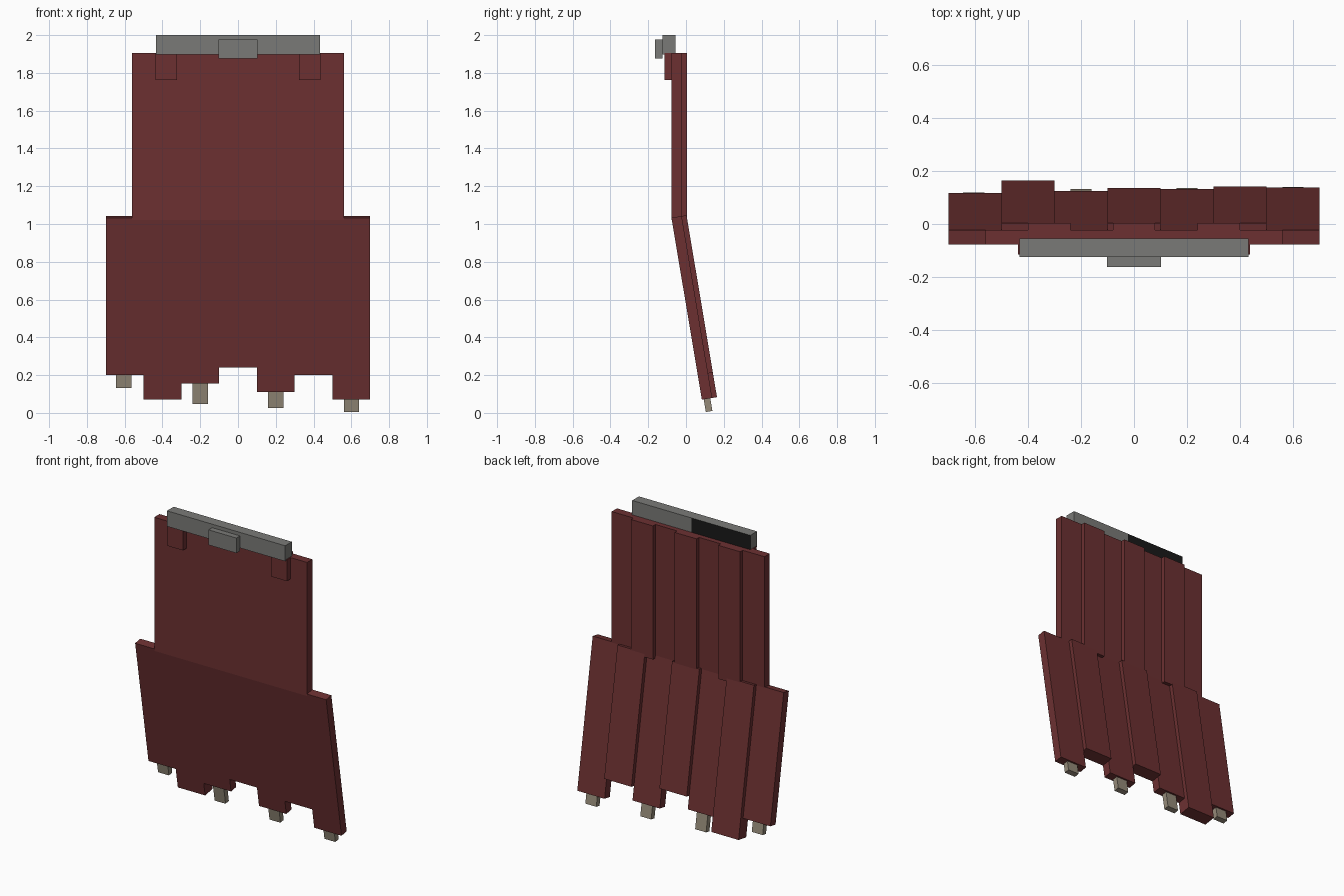
import bpy, bmesh, math

if "Cube" in bpy.data.objects:
    bpy.data.objects.remove(bpy.data.objects["Cube"])

TILT = math.radians(9.5)
HINGE = (0, -0.077, 1.033)


def colour(name, r, g, b):
    m = bpy.data.materials.new(name)
    m.diffuse_color = (r, g, b, 1)
    m.use_nodes = True
    m.node_tree.nodes["Principled BSDF"].inputs["Base Color"].default_value = m.diffuse_color
    return m


RED = colour("dark red cloth", 0.150, 0.030, 0.031)
GREY = colour("grey metal", 0.195, 0.195, 0.185)
BLACK = colour("black", 0.010, 0.010, 0.010)
BEIGE = colour("beige", 0.300, 0.255, 0.190)


def box(name, x, y, z, mat, hinged=False):
    """Box from (min, max) ranges; hinged boxes are given relative to the hinge and swing back."""
    bm = bmesh.new()
    bmesh.ops.create_cube(bm, size=1)
    for v in bm.verts:
        v.co = [r[0] if c < 0 else r[1] for c, r in zip(v.co, (x, y, z))]
    me = bpy.data.meshes.new(name)
    bm.to_mesh(me)
    bm.free()
    me.materials.append(mat)
    ob = bpy.data.objects.new(name, me)
    bpy.context.collection.objects.link(ob)
    if hinged:
        ob.location = HINGE
        ob.rotation_euler.x = TILT
    return ob


def drop(z):
    """Distance down the tilted cloth that reaches height z."""
    return (z - HINGE[2]) / math.cos(TILT)


# Upper and lower strips, alternating thin and thick, flush at the front
hems = [0.20, 0.07, 0.155, 0.24, 0.11, 0.20, 0.07]
for i, hem in enumerate(hems):
    thick = 0.081 if i % 2 else 0.055
    x = -0.56 + 0.16 * i
    box(f"upper_strip_{i + 1}", (x, x + 0.16), (-0.077, -0.077 + thick), (1.02, 1.905), RED)
    x = -0.70 + 0.2 * i
    box(f"lower_strip_{i + 1}", (x, x + 0.2), (0, thick), (drop(hem), 0), RED, True)

# Pale tips poking out below the thin strips
for i, (tip, x) in enumerate(zip([0.13, 0.045, 0.025, 0.003], [-0.605, -0.2, 0.2, 0.6])):
    top = drop(hems[2 * i]) + 0.03
    box(f"tip_{i + 1}", (x - 0.04, x + 0.04), (0.01, 0.045), (drop(tip), top), BEIGE, True)

# Shoulder tabs
for side, x in (("left", -0.38), ("right", 0.38)):
    box(f"{side}_tab", (x - 0.058, x + 0.058), (-0.115, -0.077), (1.763, 1.905), RED)

# Collar bar, its back face split in two colours, and the clasp
bar = box("collar_bar", (-0.433, 0.433), (-0.125, -0.055), (1.897, 2.0), GREY)
bar.data.materials.append(BLACK)
bm = bmesh.new()
bm.from_mesh(bar.data)
bmesh.ops.bisect_plane(bm, geom=bm.verts[:] + bm.edges[:] + bm.faces[:],
                       plane_co=(0, 0, 0), plane_no=(1, 0, 0))
bm.normal_update()
for f in bm.faces:
    f.material_index = int(f.normal.y > 0.9 and f.calc_center_median().x < 0)
bm.to_mesh(bar.data)
bm.free()
box("clasp", (-0.102, 0.102), (-0.163, -0.125), (1.877, 1.977), GREY)
